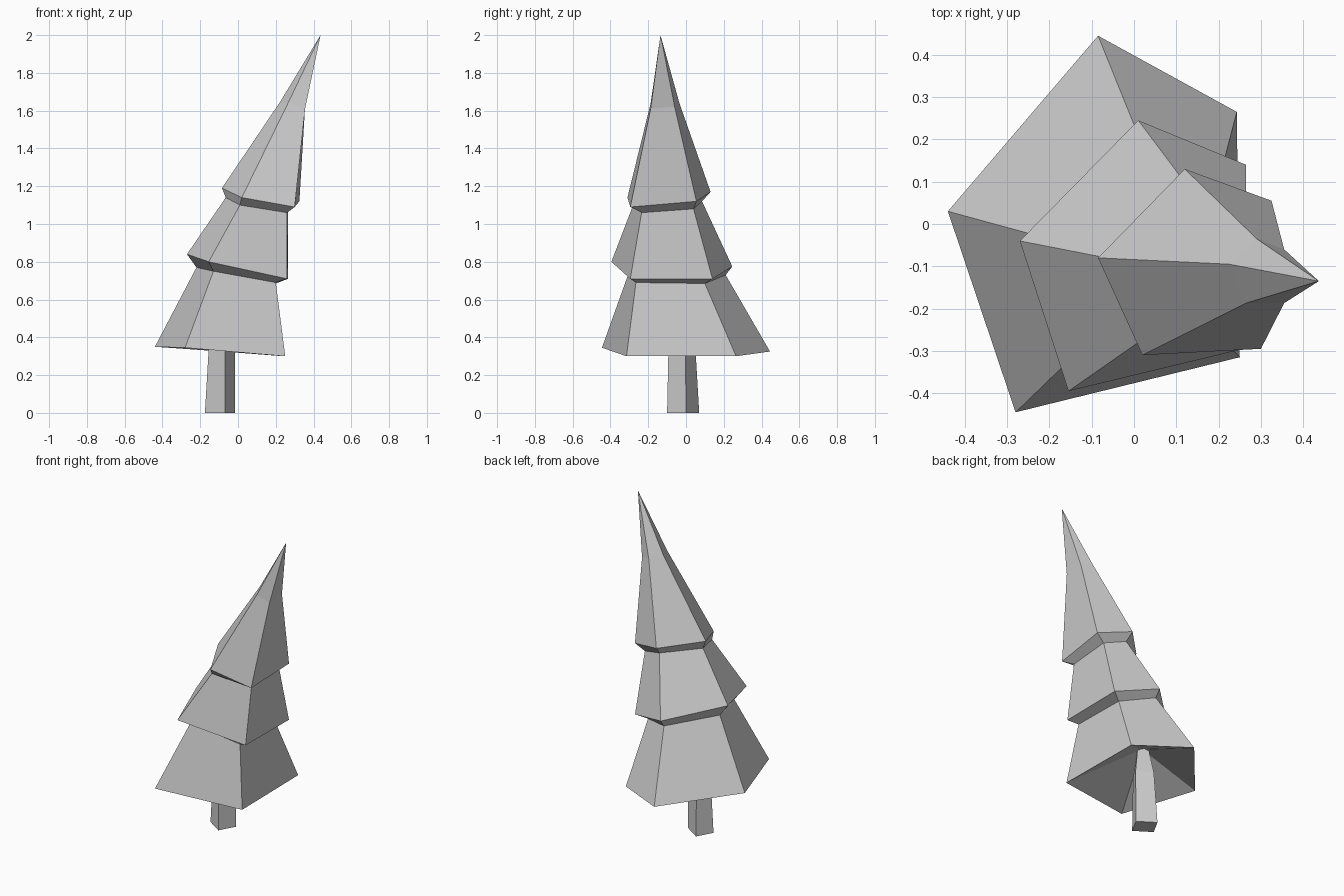
import bpy

cube = bpy.data.objects.get("Cube")
if cube:
    bpy.data.objects.remove(cube, do_unlink=True)

grey = bpy.data.materials.new("plain grey")
grey.use_nodes = True
colour = (0.6, 0.6, 0.6, 1)
grey.diffuse_color = colour
grey.node_tree.nodes["Principled BSDF"].inputs["Base Color"].default_value = colour


def loft(name, rings, tip=None, cap_start=False, cap_end=False, hollow=None):
    """Join equal-sided rings, with optional caps, a tip and a hollow underside."""
    n = len(rings[0])
    verts = [v for ring in rings for v in ring]
    faces = []
    for r in range(len(rings) - 1):
        for i in range(n):
            j = (i + 1) % n
            faces.append((r * n + i, r * n + j, r * n + n + j, r * n + n + i))
    last = (len(rings) - 1) * n
    if tip:
        verts.append(tip)
        faces += [(last + i, last + (i + 1) % n, len(verts) - 1) for i in range(n)]
    if hollow:
        verts.append(hollow)
        faces += [((i + 1) % n, i, len(verts) - 1) for i in range(n)]
    if cap_start:
        faces.append(tuple(reversed(range(n))))
    if cap_end:
        faces.append(tuple(range(last, last + n)))
    mesh = bpy.data.meshes.new(name)
    mesh.from_pydata(verts, [], faces)
    mesh.materials.append(grey)
    obj = bpy.data.objects.new(name, mesh)
    bpy.context.collection.objects.link(obj)
    return obj


# Foliage: three leaning five-sided tiers, each a wide skirt and a narrow neck
foliage_rings = [
    [(-.44, .03, .35), (-.28, -.445, .345), (.25, -.315, .3), (.243, .265, .3), (-.085, .445, .325)],
    [(-.22, -.03, .77), (-.13, -.3, .75), (.2, -.265, .69), (.2, .1, .685), (.01, .21, .73)],
    [(-.27, -.04, .84), (-.155, -.395, .8), (.26, -.295, .71), (.265, .14, .71), (.01, .245, .775)],
    [(-.065, -.08, 1.14), (.01, -.28, 1.1), (.26, -.235, 1.06), (.265, .04, 1.08), (.13, .085, 1.12)],
    [(-.085, -.08, 1.19), (.02, -.31, 1.14), (.3, -.295, 1.09), (.325, .055, 1.12), (.12, .13, 1.17)],
    [(.225, -.095, 1.65), (.265, -.187, 1.64), (.355, -.187, 1.61), (.355, -.06, 1.62), (.29, -.035, 1.64)],
]
loft("foliage", foliage_rings, tip=(.437, -.135, 2), hollow=(-.07, -.01, .51))

# Trunk: tapered four-sided post reaching into the hollow underside
trunk_rings = [
    [(-.175, -.03, 0), (-.07, -.1, 0), (-.015, 0, 0), (-.12, .07, 0)],
    [(-.155, -.03, .34), (-.07, -.093, .34), (-.015, -.003, .34), (-.11, .05, .34)],
    [(-.115, -.02, .52), (-.065, -.05, .52), (-.03, 0, .52), (-.085, .025, .52)],
]
loft("trunk", trunk_rings, cap_start=True, cap_end=True)
